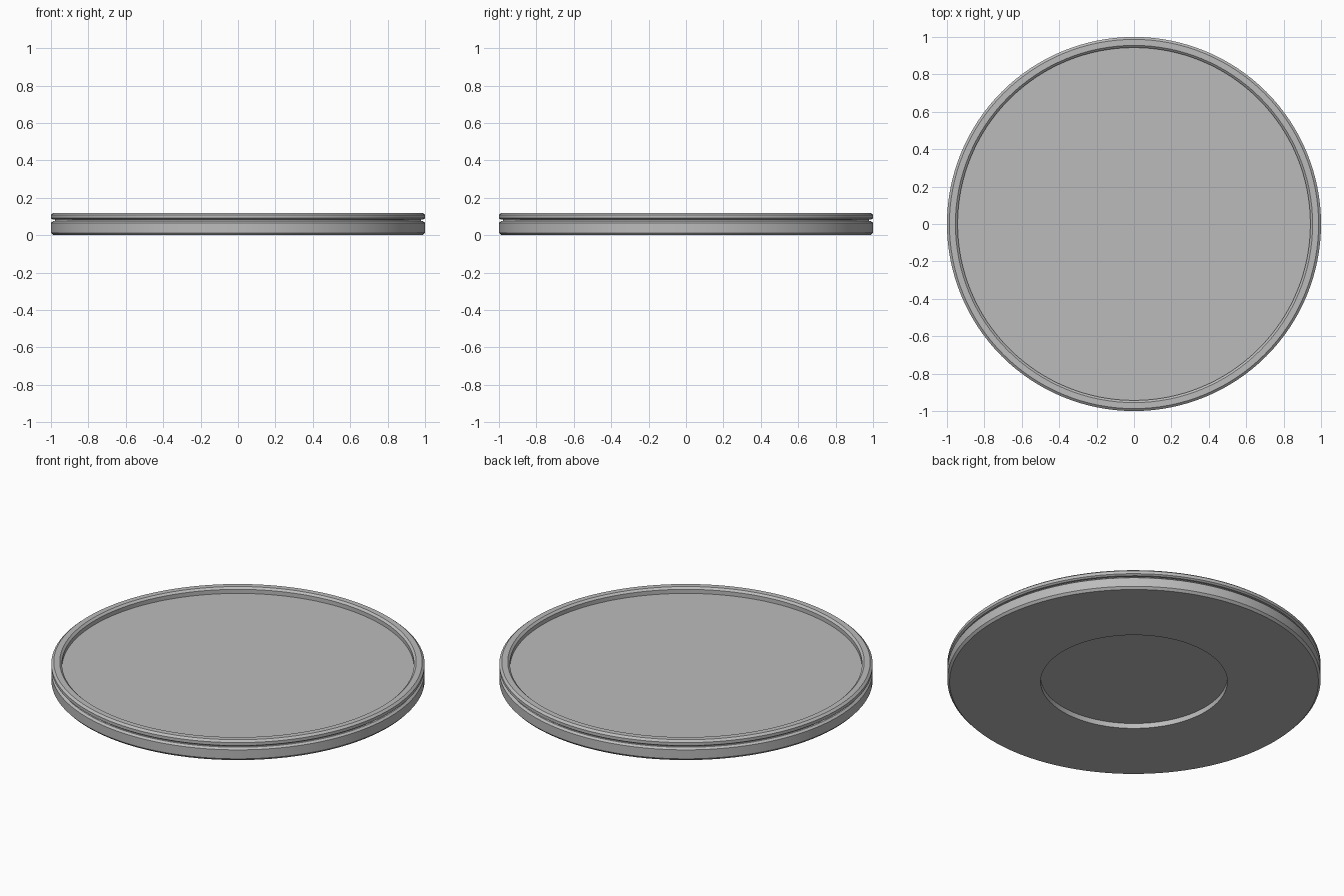
import bpy, bmesh, math

if "Cube" in bpy.data.objects:
    bpy.data.objects.remove(bpy.data.objects["Cube"], do_unlink=True)

SEGMENTS = 128


def flat_material(name, rgb):
    mat = bpy.data.materials.new(name)
    mat.use_nodes = True
    colour = (*rgb, 1.0)
    mat.diffuse_color = colour
    mat.node_tree.nodes["Principled BSDF"].inputs["Base Color"].default_value = colour
    return mat


def lathe(name, profile, mat):
    """Turn a (radius, height) profile around z; both ends lie on the axis."""
    bm = bmesh.new()
    verts = [bm.verts.new((r, 0, z)) for r, z in profile]
    edges = [bm.edges.new(pair) for pair in zip(verts, verts[1:])]
    bmesh.ops.spin(bm, geom=verts + edges, cent=(0, 0, 0), axis=(0, 0, 1),
                   angle=math.tau, steps=SEGMENTS, use_duplicate=False)
    bmesh.ops.remove_doubles(bm, verts=bm.verts, dist=0.0001)
    bmesh.ops.recalc_face_normals(bm, faces=bm.faces)
    mesh = bpy.data.meshes.new(name)
    bm.to_mesh(mesh)
    bm.free()
    obj = bpy.data.objects.new(name, mesh)
    bpy.context.collection.objects.link(obj)
    mesh.materials.append(mat)
    bpy.ops.object.select_all(action="DESELECT")
    obj.select_set(True)
    bpy.context.view_layer.objects.active = obj
    bpy.ops.object.shade_smooth_by_angle(angle=math.radians(30))
    return obj


grey = flat_material("plain grey", (0.5, 0.5, 0.5))

underside = [(0, 0.03), (0.5, 0.03), (0.5, 0)]
lower_band = [(0.988, 0), (1, 0.013), (1, 0.066), (0.988, 0.076)]
groove = [(0.978, 0.076), (0.978, 0.084)]
upper_band = [(0.99, 0.084), (1, 0.091), (1, 0.109), (0.987, 0.12)]
tray_floor = [(0.955, 0.12), (0.943, 0.109), (0.943, 0.085), (0, 0.085)]

lathe("round_tray", underside + lower_band + groove + upper_band + tray_floor, grey)
